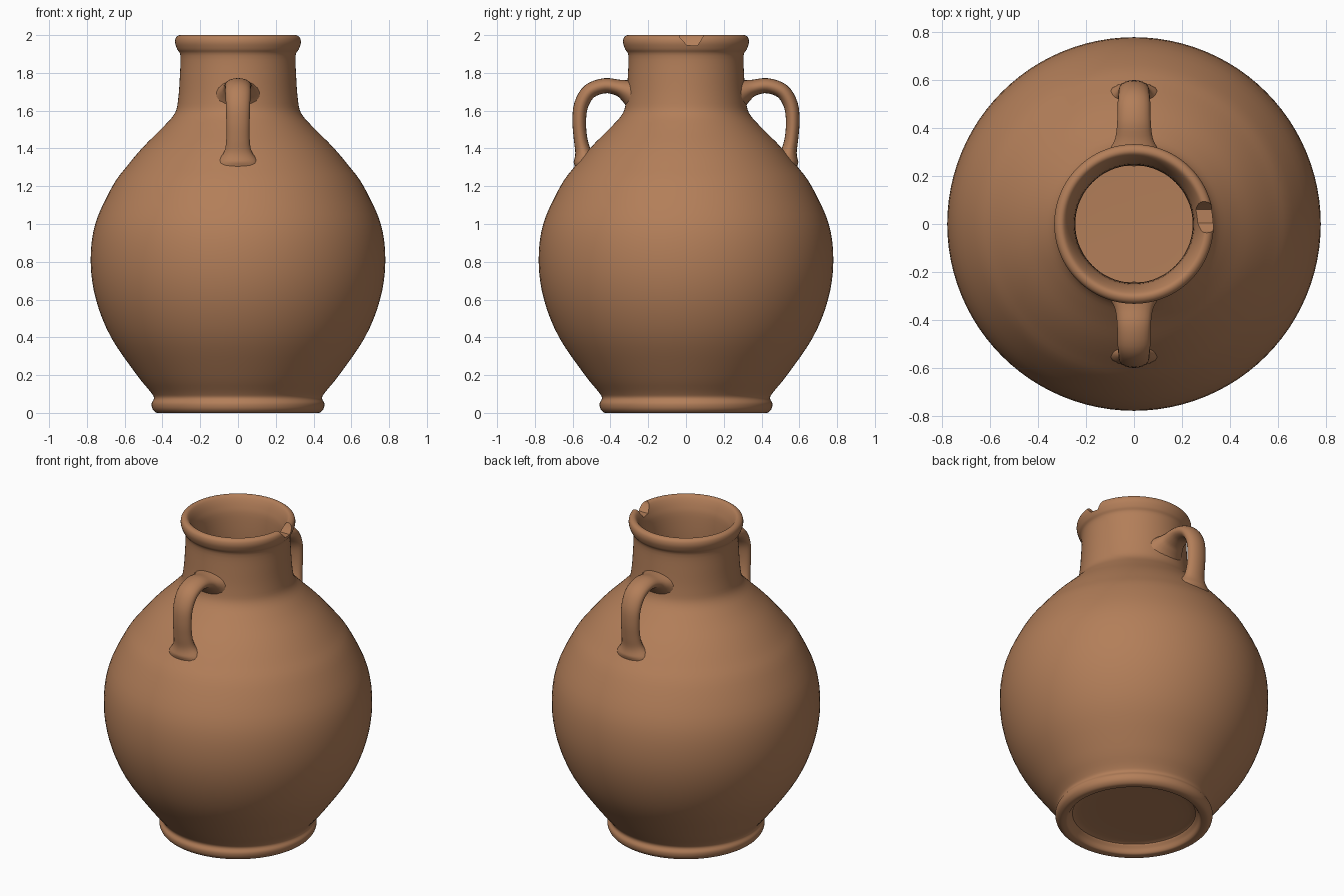
import bpy, bmesh, math
from mathutils import Vector

if "Cube" in bpy.data.objects:
    bpy.data.objects.remove(bpy.data.objects["Cube"])

clay = bpy.data.materials.new("terracotta clay")
clay.diffuse_color = (0.45, 0.21, 0.10, 1)
clay.use_nodes = True
clay.node_tree.nodes["Principled BSDF"].inputs["Base Color"].default_value = clay.diffuse_color


def smooth_curve(pts, n):
    """Catmull-Rom curve through points of any dimension."""
    pts = [Vector(p) for p in pts]
    out = []
    for i in range(len(pts) - 1):
        b, c = pts[i], pts[i + 1]
        a, d = pts[max(i - 1, 0)], pts[min(i + 2, len(pts) - 1)]
        for k in range(n):
            t = k / n
            out.append(0.5 * (2 * b + (c - a) * t + (2 * a - 5 * b + 4 * c - d) * t * t
                              + (3 * b - a - 3 * c + d) * t ** 3))
    return out + [pts[-1]]


def skin(name, rings):
    """Closed solid from a list of equal rings, capped at both ends."""
    bm = bmesh.new()
    vs = [[bm.verts.new(p) for p in r] for r in rings]
    n = len(vs[0])
    for a, b in zip(vs, vs[1:]):
        for i in range(n):
            j = (i + 1) % n
            bm.faces.new((a[i], a[j], b[j], b[i]))
    bm.faces.new(vs[0][::-1])
    bm.faces.new(vs[-1])
    bmesh.ops.recalc_face_normals(bm, faces=bm.faces)
    me = bpy.data.meshes.new(name)
    bm.to_mesh(me)
    bm.free()
    me.materials.append(clay)
    ob = bpy.data.objects.new(name, me)
    bpy.context.collection.objects.link(ob)
    return ob


def shade(ob):
    bpy.ops.object.select_all(action='DESELECT')
    ob.select_set(True)
    bpy.context.view_layer.objects.active = ob
    bpy.ops.object.shade_smooth_by_angle(angle=math.radians(40))


# Jar: recessed foot, belly, neck, rolled rim, then the inside wall down to the floor
outside = [(0.05, 0.06), (0.32, 0.058), (0.365, 0.04), (0.385, 0.008), (0.40, 0.0), (0.43, 0.0),
           (0.452, 0.02), (0.457, 0.05), (0.445, 0.078), (0.462, 0.11), (0.535, 0.2),
           (0.672, 0.4), (0.752, 0.6), (0.78, 0.8), (0.756, 1.0), (0.665, 1.2), (0.585, 1.31),
           (0.50, 1.41), (0.40, 1.51), (0.335, 1.585), (0.317, 1.66), (0.308, 1.78),
           (0.305, 1.89), (0.322, 1.925), (0.333, 1.96), (0.328, 1.988), (0.308, 2.0)]
inside = [(0.288, 1.99), (0.265, 1.945), (0.25, 1.88), (0.246, 1.72), (0.265, 1.60),
          (0.35, 1.47), (0.53, 1.27), (0.66, 1.08), (0.715, 0.8), (0.61, 0.4),
          (0.47, 0.19), (0.38, 0.13), (0.05, 0.12)]
SEG = 96
angles = [2 * math.pi * i / SEG for i in range(SEG)]
jar = skin("jar_body", [[(r * math.cos(a), r * math.sin(a), z) for a in angles]
                        for r, z in smooth_curve(outside + inside, 4)])

# Chip broken out of the rim on the right side
notch = [(-0.05, 2.03), (-0.03, 1.985), (0.005, 1.947), (0.06, 1.945), (0.08, 1.975), (0.11, 2.03)]
cutter = skin("rim_chip_cutter", [[(x, y, z) for y, z in notch] for x in (0.2, 0.4)])
cutter.hide_render = True
cut = jar.modifiers.new("chip", 'BOOLEAN')
cut.operation = 'DIFFERENCE'
cut.solver = 'EXACT'
cut.object = cutter
bpy.context.view_layer.objects.active = jar
bpy.ops.object.modifier_apply(modifier=cut.name)
bpy.data.objects.remove(cutter)
shade(jar)

# Handles: oval strap swept along a bent path, flared where it joins the pot
# each point is (y, z, half width, half thickness)
path = [(0.275, 1.69, 0.125, 0.085), (0.315, 1.707, 0.10, 0.06), (0.36, 1.722, 0.078, 0.043),
        (0.43, 1.732, 0.07, 0.04), (0.51, 1.703, 0.068, 0.04), (0.555, 1.63, 0.064, 0.038),
        (0.565, 1.54, 0.062, 0.036), (0.558, 1.45, 0.062, 0.036), (0.545, 1.385, 0.072, 0.042),
        (0.535, 1.335, 0.105, 0.06), (0.535, 1.29, 0.12, 0.05)]
pts = smooth_curve([Vector(p) for p in path], 4)
for name, side in (("back_handle", 1), ("front_handle", -1)):
    rings = []
    for i, (y, z, w, h) in enumerate(pts):
        a, b = pts[max(i - 1, 0)], pts[min(i + 1, len(pts) - 1)]
        t = Vector((b[0] - a[0], b[1] - a[1])).normalized()
        ring = []
        for k in range(20):
            u = 2 * math.pi * k / 20
            off = h * math.sin(u)
            ring.append((w * math.cos(u), side * (y - t.y * off), z + t.x * off))
        rings.append(ring)
    shade(skin(name, rings))
